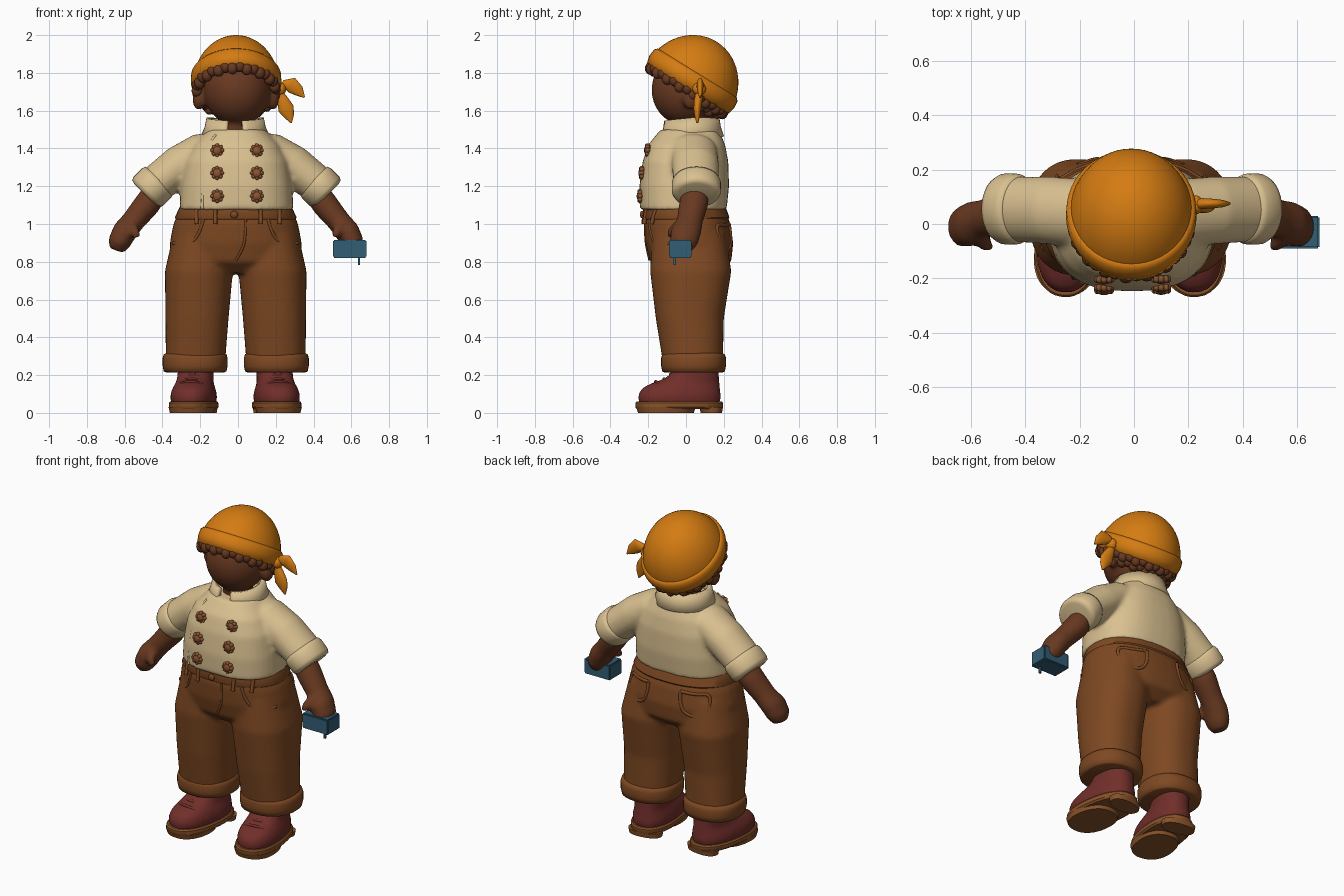
import bpy, bmesh, math
from math import sin, cos, pi
from mathutils import Vector, Matrix

if "Cube" in bpy.data.objects:
    bpy.data.objects.remove(bpy.data.objects["Cube"])


def material(name, r, g, b):
    m = bpy.data.materials.new(name)
    m.use_nodes = True
    m.diffuse_color = (r, g, b, 1)
    m.node_tree.nodes["Principled BSDF"].inputs["Base Color"].default_value = (r, g, b, 1)
    return m


SKIN = material("brown skin", .14, .041, .015)
CLOTH = material("cream cloth", .70, .53, .28)
TROUSER = material("brown trouser cloth", .21, .066, .016)
ORANGE = material("orange scarf cloth", .66, .2, .006)
LEATHER = material("red leather", .165, .028, .023)
SOLE = material("tan sole", .25, .085, .022)
WOOD = material("button brown", .26, .09, .03)
BLUE = material("blue", .032, .11, .175)


def finish(bm, name, mat, mods=(), angle=50):
    """Turn a bmesh into a smooth shaded object."""
    bmesh.ops.recalc_face_normals(bm, faces=bm.faces)
    me = bpy.data.meshes.new(name)
    bm.to_mesh(me)
    bm.free()
    ob = bpy.data.objects.new(name, me)
    bpy.context.collection.objects.link(ob)
    me.materials.append(mat)
    if "melt" in mods:
        r = ob.modifiers.new("melt", "REMESH")
        r.mode, r.voxel_size, r.use_smooth_shade = "VOXEL", .013, True
        s = ob.modifiers.new("soften", "SMOOTH")
        s.factor, s.iterations = .5, 6
    if "solid" in mods:
        s = ob.modifiers.new("thickness", "SOLIDIFY")
        s.thickness, s.offset = .028, 0
    bpy.ops.object.select_all(action="DESELECT")
    ob.select_set(True)
    bpy.context.view_layer.objects.active = ob
    if "melt" not in mods:
        bpy.ops.object.shade_smooth_by_angle(angle=math.radians(angle))
    return ob


def skin_rings(bm, rings):
    rings = [[bm.verts.new(p) for p in ring] for ring in rings]
    for a, b in zip(rings, rings[1:]):
        for i in range(len(a)):
            j = (i + 1) % len(a)
            bm.faces.new((a[i], a[j], b[j], b[i]))
    bm.faces.new(rings[0])
    bm.faces.new(rings[-1])


def power(v, n):
    return math.copysign(abs(v) ** (2 / n), v)


def loft(bm, sections, n=2.3, seg=40, mat=Matrix(), side=1):
    """Stack rounded sections given as (z, centre x, half width, front y, back y)."""
    rings = []
    for z, cx, rx, yf, yb in sections:
        rings.append([mat @ Vector((side * cx + rx * power(cos(2 * pi * i / seg), n),
                      (yf + yb) / 2 + (yb - yf) / 2 * power(sin(2 * pi * i / seg), n), z))
                      for i in range(seg)])
    skin_rings(bm, rings)


def tube(bm, pts, side=1, seg=24, dx=0):
    """Sweep an oval along (x, y, z, radius in y, radius across)."""
    rings = []
    for i, p in enumerate(pts):
        a, b = pts[max(i - 1, 0)], pts[min(i + 1, len(pts) - 1)]
        d = Vector((b[0] - a[0], 0, b[2] - a[2])).normalized()
        ring = []
        for k in range(seg):
            t = 2 * pi * k / seg
            q = Vector(p[:3]) + Vector((d.z, 0, -d.x)) * p[4] * cos(t) + Vector((0, p[3] * sin(t), 0))
            ring.append(((q.x + dx) * side, q.y, q.z))
        rings.append(ring)
    skin_rings(bm, rings)


def ball(bm, centre, radii, u=32, v=18):
    m = Matrix.Translation(centre) @ Matrix.Diagonal((*radii, 1))
    bmesh.ops.create_uvsphere(bm, u_segments=u, v_segments=v, radius=1, matrix=m)


def on_surface(sections, x, z, n=2.3, back=False):
    """Point on the front or back of a loft."""
    s = sorted(sections)
    for a, b in zip(s, s[1:]):
        if a[0] <= z <= b[0]:
            f = (z - a[0]) / (b[0] - a[0])
            _, cx, rx, yf, yb = [p + (q - p) * f for p, q in zip(a, b)]
            h = max(0, 1 - abs((x - cx) / rx) ** n) ** (1 / n) * (yb - yf) / 2
            return Vector((x, (yf + yb) / 2 + (h if back else -h), z))


def seam(name, pts, mat, r=.007):
    cu = bpy.data.curves.new(name, "CURVE")
    cu.dimensions, cu.bevel_depth, cu.bevel_resolution = "3D", r, 2
    sp = cu.splines.new("NURBS")
    sp.points.add(len(pts) - 1)
    for p, co in zip(sp.points, pts):
        p.co = (*co, 1)
    sp.use_endpoint_u, sp.order_u = True, 3
    cu.materials.append(mat)
    bpy.context.collection.objects.link(bpy.data.objects.new(name, cu))


SIDES = ((1, "left"), (-1, "right"))

# Trousers: hips and both legs melted together
HIP = [(.74, -.012, .2, -.12, .17), (.8, -.012, .33, -.19, .24), (.9, -.012, .35, -.215, .25),
       (1.0, -.012, .33, -.222, .235), (1.1, -.012, .29, -.21, .2)]
LEG = [(.22, .215, .155, -.115, .195), (.5, .205, .167, -.16, .2),
       (.75, .195, .18, -.19, .24), (.95, .17, .16, -.18, .21)]
bm = bmesh.new()
loft(bm, HIP)
for side, _ in SIDES:
    loft(bm, [(z, cx - .012 * side, rx, a, b) for z, cx, rx, a, b in LEG], side=side)
finish(bm, "trousers", TROUSER, ("melt",))
bm = bmesh.new()
loft(bm, [(1.025, -.012, .318, -.226, .224), (1.035, -.012, .322, -.232, .23), (1.09, -.012, .297, -.22, .21)])
finish(bm, "waistband", TROUSER)
seam("fly_seam", [on_surface(HIP, x, z) for x, z in ((.04, 1.03), (.04, .92), (.02, .86), (-.01, .81))], TROUSER)
bm = bmesh.new()
ball(bm, (-.02, -.232, 1.05), (.02, .012, .02), 16, 8)
finish(bm, "waist_button", TROUSER)

for side, label in SIDES:
    front = ((.17, 1.03), (.19, .94), (.26, .88), (.33, .9))
    seam(label + "_front_pocket", [on_surface(HIP, x * side - .012, z) for x, z in front], TROUSER, .009)
    rear = ((.11, 1.0), (.11, .9), (.19, .85), (.27, .9), (.27, 1.0), (.19, .99), (.11, 1.0))
    seam(label + "_back_pocket", [on_surface(HIP, x * side - .012, z, back=True) for x, z in rear], TROUSER, .01)
    for x in (.12, .22):
        seam(label + "_belt_loop", [on_surface(HIP, x * side, z) + Vector((0, -.012, 0))
                                    for z in (1.0, 1.04, 1.08)], TROUSER, .011)
    # Rolled trouser cuff
    bm = bmesh.new()
    cuff = ((.215, .155), (.22, .166), (.25, .172), (.29, .172), (.31, .166), (.318, .15))
    loft(bm, [(z, .215 - .012 * side, r, .04 - r, .04 + r) for z, r in cuff], side=side)
    finish(bm, label + "_trouser_cuff", TROUSER, angle=70)

    # Shoe, splayed a little outward
    place = Matrix.Translation((side * .215 - .015, 0, 0)) @ Matrix.Rotation(side * .13, 4, "Z")
    bm = bmesh.new()
    loft(bm, [(.045, 0, .115, -.25, .18), (.09, 0, .12, -.255, .185), (.125, 0, .112, -.24, .18),
              (.15, 0, .1, -.2, .18), (.175, 0, .095, -.13, .175), (.2, 0, .095, -.085, .175),
              (.27, 0, .09, -.06, .17)], mat=place)
    finish(bm, label + "_shoe", LEATHER, ("melt",))
    bm = bmesh.new()
    loft(bm, [(.02, 0, .118, -.262, .19), (.03, 0, .127, -.27, .197), (.052, 0, .127, -.27, .197),
              (.06, 0, .12, -.263, .19)], mat=place)
    loft(bm, [(0, 0, .115, -.255, .04), (.03, 0, .122, -.265, .05)], mat=place)
    loft(bm, [(0, 0, .1, .08, .19), (.03, 0, .105, .075, .195)], mat=place)
    finish(bm, label + "_sole", SOLE, angle=40)
    for y, z in ((-.17, .172), (-.125, .186), (-.09, .21)):
        seam(label + "_lace", [place @ Vector((x, y + abs(x) * .4, z - abs(x) * .35))
                               for x in (-.06, -.02, .02, .06)], LEATHER, .009)

# Jacket body and sleeves melted together
COAT = [(1.075, -.008, .302, -.245, .215), (1.2, -.008, .295, -.247, .228), (1.33, -.008, .275, -.23, .224),
        (1.42, -.008, .23, -.2, .207), (1.5, -.008, .15, -.135, .175)]
bm = bmesh.new()
loft(bm, COAT, 2.5)
for side, _ in SIDES:
    tube(bm, [(.1, .04, 1.42, .1, .07), (.18, .04, 1.385, .125, .1), (.3, .05, 1.31, .125, .108),
              (.44, .055, 1.2, .12, .1)], side, dx=-.008 * side)
finish(bm, "jacket", CLOTH, ("melt",))
edge = ((-.12, 1.47), (-.165, 1.4), (-.18, 1.25), (-.19, 1.08))
seam("jacket_front_edge", [on_surface(COAT, x, z, 2.5) + Vector((0, .002, 0)) for x, z in edge], CLOTH, .008)

# Standing collar with an open front
bm = bmesh.new()
rows = []
for z, rx, ry in ((1.46, .17, .16), (1.51, .148, .143), (1.56, .138, .135)):
    rows.append([bm.verts.new((-.015 + rx * cos(t), .028 + ry * sin(t), z - .015 * max(0, -sin(t))))
                 for t in [math.radians(-74 + 328 * i / 40) for i in range(41)]])
for a, b in zip(rows, rows[1:]):
    for i in range(40):
        bm.faces.new((a[i], a[i + 1], b[i + 1], b[i]))
finish(bm, "collar", CLOTH, ("solid",))

# Knotted buttons in two columns
for z in (1.39, 1.27, 1.148):
    for x in (-.11, .1):
        p = on_surface(COAT, x, z, 2.5)
        bm = bmesh.new()
        ball(bm, p + Vector((0, -.004, 0)), (.028, .018, .028), 16, 8)
        for k in range(8):
            t = k * pi / 4
            ball(bm, p + Vector((.025 * cos(t), -.004, .025 * sin(t))), (.012, .014, .012), 10, 6)
        finish(bm, "jacket_button", WOOD)

# Arms, hands and rolled sleeves
for side, label in SIDES:
    dx = -.022 if side > 0 else 0
    bm = bmesh.new()
    tube(bm, [(.4, .05, 1.22, .07, .065), (.485, .04, 1.1, .078, .07), (.555, .02, 1.015, .07, .062),
              (.6, 0, .96, .082, .066), (.63, -.01, .9, .075, .06), (.645, -.01, .86, .045, .04)], side, dx=dx)
    tube(bm, [(.585, -.03, 1.0, .035, .035), (.55, -.065, .965, .034, .03), (.53, -.085, .93, .02, .018)], side, dx=dx)
    finish(bm, label + "_arm", SKIN, ("melt",))
    bm = bmesh.new()
    roll = ((-.055, .8), (-.052, .93), (-.03, 1), (.03, 1), (.05, .93), (.056, .75))
    tube(bm, [(.445 + .7 * t, .055, 1.195 - .7 * t, .13 * r, .11 * r) for t, r in roll], side, 32, -.008 * side)
    finish(bm, label + "_sleeve_cuff", CLOTH, angle=70)

# Box held in the left hand
bm = bmesh.new()
bmesh.ops.create_cube(bm, size=1, matrix=Matrix.Translation((.592, -.03, .868)) @ Matrix.Diagonal((.178, .12, .094, 1)))
bmesh.ops.bevel(bm, geom=bm.edges[:], offset=.006, segments=2, affect="EDGES")
bmesh.ops.create_cube(bm, size=1, matrix=Matrix.Translation((.64, -.06, .805)) @ Matrix.Diagonal((.012, .012, .045, 1)))
finish(bm, "held_box", BLUE, angle=30)

# Head, neck and ears
bm = bmesh.new()
ball(bm, (-.005, 0, 1.71), (.177, .183, .19))
loft(bm, [(1.42, -.012, .085, -.07, .1), (1.62, -.012, .085, -.07, .1)], 2)
for side, _ in SIDES:
    ball(bm, (side * .195 - .012, .025, 1.66), (.035, .042, .058))
finish(bm, "head", SKIN, ("melt",))

# Scarf dome and band, tipped toward the back
tip = Matrix.Translation((-.01, .015, 1.727)) @ Matrix.Rotation(math.radians(-31.8), 4, "X")
bm = bmesh.new()
loft(bm, [(.28 * sin(a), 0, .232 * cos(a), -.255 * cos(a), .255 * cos(a))
          for a in [i * pi / 2 / 14.2 for i in range(15)]], 2, 48, tip)
finish(bm, "scarf_cap", ORANGE, angle=60)
bm = bmesh.new()
loft(bm, [(-.012, 0, .222, -.242, .242), (-.006, 0, .232, -.256, .256), (.03, 0, .24, -.264, .264),
          (.07, 0, .238, -.26, .26), (.085, 0, .225, -.246, .246)], 2, 48, tip)
finish(bm, "scarf_band", ORANGE, angle=60)
bm = bmesh.new()
ball(bm, (.225, .07, 1.715), (.03, .035, .035))
tube(bm, [(.22, .07, 1.715, .015, .012), (.25, .075, 1.735, .02, .028), (.285, .075, 1.735, .018, .042),
          (.32, .075, 1.705, .014, .03), (.352, .075, 1.67, .005, .004)])
tube(bm, [(.215, .07, 1.71, .015, .012), (.235, .065, 1.66, .022, .03), (.255, .06, 1.61, .02, .042),
          (.272, .06, 1.57, .014, .026), (.282, .06, 1.535, .005, .004)])
finish(bm, "scarf_knot", ORANGE, angle=60)

# Curly hair below the scarf
bm = bmesh.new()
ball(bm, (-.01, .06, 1.71), (.185, .16, .14))
for k in range(34):
    t = 2 * pi * k / 34
    drop = -.012 - .014 * (k % 2)
    ball(bm, tip @ Vector((.208 * cos(t), .226 * sin(t), drop)), (.028, .028, .032), 12, 8)
    if sin(t) > .35:
        ball(bm, tip @ Vector((.19 * cos(t), .2 * sin(t), drop - .03)), (.028, .028, .03), 12, 8)
finish(bm, "hair", SKIN)
